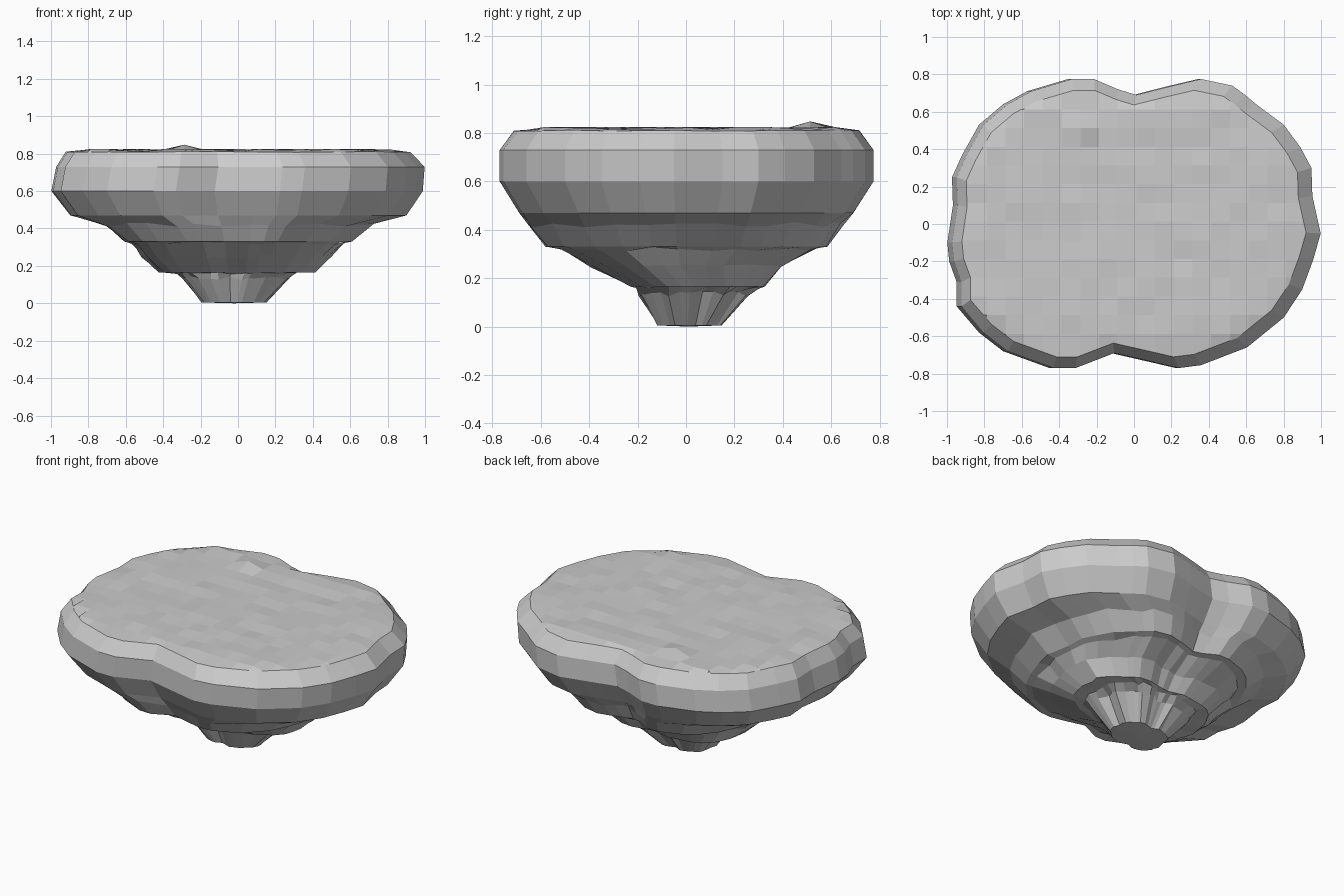
import bpy, bmesh, math, random
from mathutils import Vector

if "Cube" in bpy.data.objects:
    bpy.data.objects.remove(bpy.data.objects["Cube"])
random.seed(4)

# Irregular plan outline of the island, counter-clockwise from the +x tip
outline = [(1.0, -.05), (.955, .15), (.95, .3), (.89, .41), (.8, .53), (.65, .64),
           (.59, .69), (.52, .74), (.35, .775), (.2, .74), (.1, .715), (0, .69),
           (-.1, .72), (-.23, .775), (-.35, .775), (-.57, .71), (-.7, .64), (-.83, .53),
           (-.92, .37), (-.975, .25), (-.97, .1), (-1.0, -.1), (-.99, -.2),
           (-.95, -.31), (-.95, -.44), (-.83, -.58), (-.7, -.68), (-.45, -.77),
           (-.33, -.77), (-.12, -.69), (.1, -.74), (.23, -.77), (.35, -.755),
           (.6, -.66), (.8, -.5), (.9, -.35), (.96, -.19)]
N = len(outline)

# Stacked levels: z, half width x, half depth y, centre x, centre y, lobe depth, z jitter
levels = [
    (.005, .18, .137, -.02, .015, .05, 0),
    (.135, .31, .235, -.01, .03, .08, .012),
    (.163, .36, .275, 0, .045, .08, .008),
    (.165, .435, .285, 0, .05, .03, 0),
    (.25, .535, .42, 0, 0, .05, .008),
    (.32, .60, .565, 0, 0, .05, .01),
    (.33, .615, .59, 0, 0, .01, 0),
    (.42, .73, .66, 0, 0, .02, .012),
    (.47, .905, .695, 0, 0, .005, 0),
    (.60, .993, .775, -.005, 0, 0, 0),
    (.73, .985, .775, .013, 0, 0, 0),
    (.81, .92, .715, 0, 0, 0, .003),
]

bm = bmesh.new()
rings = []
for k, (z, hx, hy, cx, cy, lobe, jit) in enumerate(levels):
    ring = []
    for i, (px, py) in enumerate(outline):
        r = 1 - lobe * (1 + math.sin(i * 2 * math.pi * 8 / N + k * .6)) / 2
        r -= random.uniform(0, lobe)
        ring.append(bm.verts.new((cx + px * hx * r, cy + py / .775 * hy * r,
                                  z + random.uniform(-jit, jit))))
    rings.append(ring)

# Rock sides and rim, ring to ring
for a, b in zip(rings, rings[1:]):
    for i in range(N):
        j = (i + 1) % N
        bm.faces.new((a[i], a[j], b[j], b[i]))

# Close the foot
foot = bm.verts.new((-.02, .01, 0))
for i in range(N):
    bm.faces.new((rings[0][i], rings[0][(i + 1) % N], foot))

# Nearly flat top, cut into a grid and gently roughened
rim = set(rings[-1])
top = [bm.faces.new(rings[-1])]
for axis, limit in ((0, .8), (1, .6)):
    steps = round(limit / .1)
    for s in range(-steps, steps + 1):
        cut = Vector((0, 0, 0))
        cut[axis] = s * .1 + .013
        normal = Vector((axis == 0, axis == 1, 0))
        verts = {v for f in top for v in f.verts}
        edges = {e for f in top for e in f.edges}
        out = bmesh.ops.bisect_plane(bm, geom=list(verts) + list(edges) + top,
                                     dist=1e-5, plane_co=cut, plane_no=normal)
        top = [g for g in out["geom"] if isinstance(g, bmesh.types.BMFace)]
inner = [v for v in {v for f in top for v in f.verts}
         if v not in rim and all(f in top for f in v.link_faces)]
for v in inner:
    v.co.z = .82 + random.uniform(-.006, .006)

# Small hump at the back left of the top
hump = min(inner, key=lambda v: (v.co.xy - Vector((-.31, .48))).length)
hump.co.z = .848

bmesh.ops.recalc_face_normals(bm, faces=bm.faces)
mesh = bpy.data.meshes.new("floating_rock_island")
bm.to_mesh(mesh)
bm.free()
obj = bpy.data.objects.new("floating_rock_island", mesh)
bpy.context.collection.objects.link(obj)
